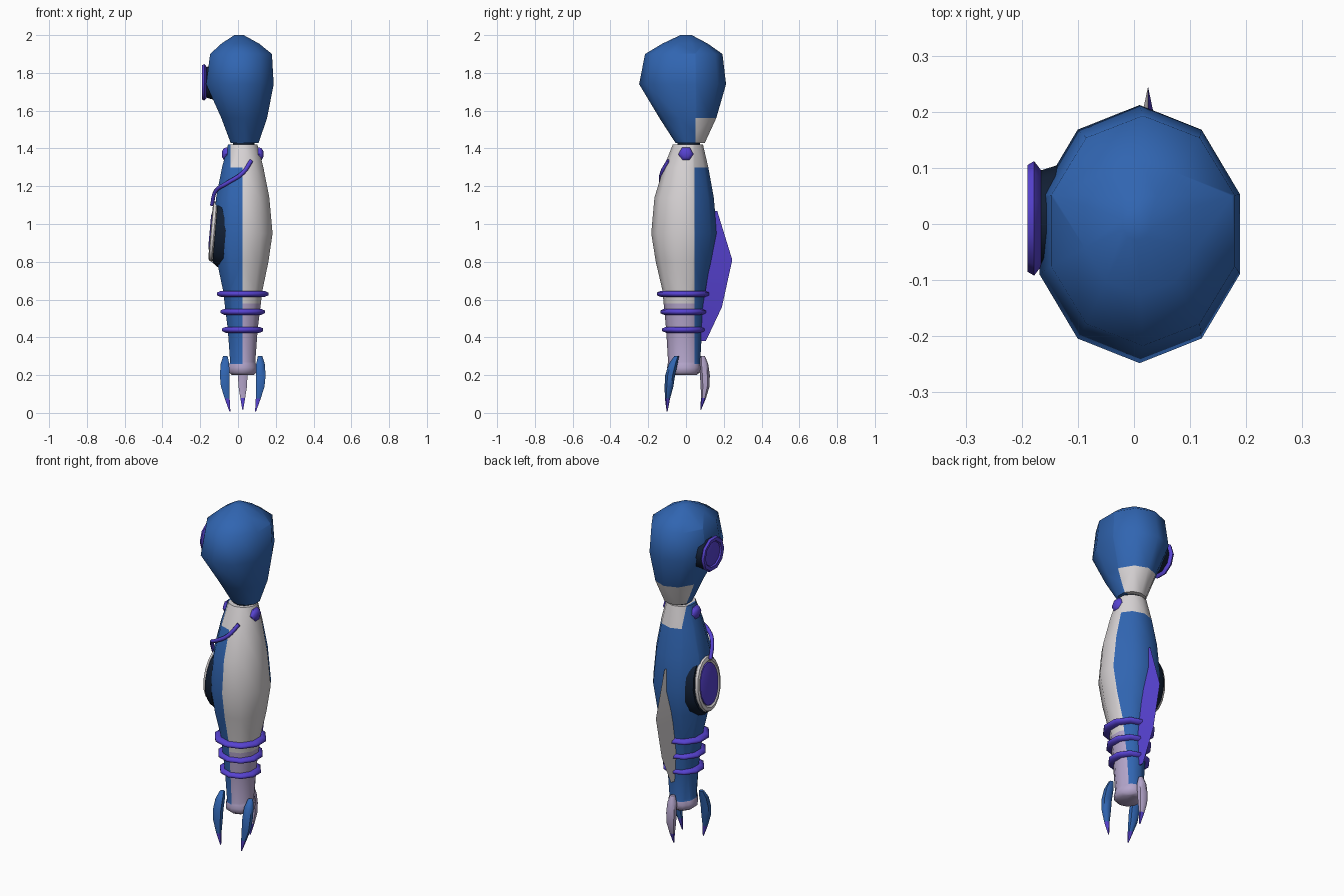
import bpy, bmesh, math
from mathutils import Matrix, Vector

old = bpy.data.objects.get("Cube")
if old:
    bpy.data.objects.remove(old, do_unlink=True)


def material(name, rgb):
    m = bpy.data.materials.new(name)
    m.use_nodes = True
    m.diffuse_color = (*rgb, 1)
    m.node_tree.nodes["Principled BSDF"].inputs["Base Color"].default_value = (*rgb, 1)
    return m


BLUE = material("blue", (0.03, 0.13, 0.44))
WHITE = material("off white", (0.68, 0.65, 0.66))
LAVENDER = material("lavender", (0.46, 0.38, 0.60))
PURPLE = material("purple", (0.095, 0.055, 0.64))
DARK = material("dark navy", (0.006, 0.014, 0.035))


def finish(name, bm, mats, rule=None, matrix=None, angle=50):
    bmesh.ops.recalc_face_normals(bm, faces=bm.faces)
    if rule:
        for f in bm.faces:
            f.material_index = mats.index(rule(f.calc_center_median(), f.normal))
    mesh = bpy.data.meshes.new(name)
    if matrix:
        bm.transform(matrix)
    bm.to_mesh(mesh)
    bm.free()
    for m in mats:
        mesh.materials.append(m)
    obj = bpy.data.objects.new(name, mesh)
    bpy.context.collection.objects.link(obj)
    bpy.ops.object.select_all(action='DESELECT')
    obj.select_set(True)
    bpy.context.view_layer.objects.active = obj
    bpy.ops.object.shade_smooth_by_angle(angle=math.radians(angle))
    return obj


def loft(name, rings, mats, sides=10, cuts=(), rule=None, matrix=None, angle=50):
    """Skin a stack of ellipses given as (z, centre x, centre y, radius x, radius y)."""
    bm = bmesh.new()
    loops = []
    for z, cx, cy, rx, ry in rings:
        turns = [2 * math.pi * i / sides for i in range(sides)]
        loops.append([bm.verts.new((cx + rx * math.sin(t), cy + ry * math.cos(t), z))
                      for t in turns])
    for a, b in zip(loops, loops[1:]):
        for i in range(sides):
            j = (i + 1) % sides
            bm.faces.new((a[i], a[j], b[j], b[i]))
    bm.faces.new(loops[0])
    bm.faces.new(loops[-1])
    for axis, value in cuts:
        normal = Vector([float(axis == k) for k in range(3)])
        bmesh.ops.bisect_plane(bm, geom=bm.verts[:] + bm.edges[:] + bm.faces[:],
                               plane_co=normal * value, plane_no=normal, dist=1e-5)
    return finish(name, bm, mats, rule, matrix, angle)


# Main body with painted panels
CX = 0.025


def body_paint(c, n):
    if c.z < 0.26:
        return LAVENDER
    if c.z > 1.3:
        return WHITE if c.x > -0.04 else BLUE
    if c.x < CX or c.y > 0.045:
        return BLUE
    return WHITE if c.z > 0.58 else LAVENDER


loft("body", [
    (0.2, CX, -0.01, 0.06, 0.065), (0.215, CX, -0.01, 0.078, 0.085),
    (0.24, CX, -0.01, 0.08, 0.09), (0.27, CX, -0.01, 0.07, 0.085),
    (0.44, CX, -0.01, 0.083, 0.095), (0.65, CX, -0.01, 0.11, 0.115),
    (0.8, CX, -0.01, 0.143, 0.15), (0.95, CX, -0.01, 0.166, 0.174),
    (1.14, CX, -0.01, 0.148, 0.157), (1.3, CX, 0, 0.115, 0.118),
    (1.42, CX, 0.01, 0.082, 0.08)],
    [BLUE, WHITE, LAVENDER],
    cuts=[(0, CX), (0, -0.04), (1, 0.045), (2, 0.26), (2, 0.58), (2, 1.3)], rule=body_paint)

# Neck and head
loft("neck", [(1.40, 0.03, 0.015, 0.06, 0.06), (1.45, 0.03, 0.015, 0.06, 0.06)], [DARK])
loft("head", [
    (1.43, 0.035, 0.022, 0.078, 0.078), (1.56, 0.033, 0.01, 0.127, 0.15),
    (1.74, 0.01, -0.018, 0.188, 0.23), (1.9, 0.016, -0.012, 0.172, 0.205),
    (1.955, 0.012, -0.005, 0.105, 0.12), (2.0, 0.005, 0, 0.026, 0.03)],
    [BLUE, WHITE], cuts=[(1, 0.05), (2, 1.56)],
    rule=lambda c, n: WHITE if c.z < 1.56 and c.y > 0.05 else BLUE)


# Round parts that face sideways, local z pointing outward
def sideways(x, y, z, tilt=0, sign=-1):
    return Matrix.Translation((x, y, z)) @ Matrix.Rotation(math.radians(sign * 90 + tilt), 4, 'Y')


def disc(name, steps, mat, matrix, sides=16, ratio=1.0):
    """Stack of (outward offset, radius) steps; ratio narrows the disc front to back."""
    return loft(name, [(d, 0, 0, r, r * ratio) for d, r in steps], [mat], sides, matrix=matrix)


ear = sideways(-0.16, 0.01, 1.75)
disc("head_disc_seat", [(-0.04, 0.1), (0.008, 0.085)], DARK, ear, 10)
disc("head_disc", [(0.005, 0.085), (0.018, 0.102), (0.03, 0.095), (0.028, 0.075),
                   (0.02, 0.07), (0.026, 0.04)], PURPLE, ear, 10)

shield = sideways(-0.115, -0.015, 0.96, tilt=5)
disc("side_disc_seat", [(-0.05, 0.19), (-0.02, 0.185), (0.006, 0.165)], DARK, shield, ratio=0.73)
disc("side_disc_rim", [(0.0, 0.15), (0.012, 0.162), (0.026, 0.155), (0.03, 0.135),
                       (0.022, 0.125)], WHITE, shield, ratio=0.68)
disc("side_disc_lens", [(0.015, 0.127), (0.027, 0.122), (0.035, 0.08)], PURPLE, shield, ratio=0.68)

for name, x, sign in (("left_joint_knob", 0.1, 1), ("right_joint_knob", -0.05, -1)):
    disc(name, [(-0.02, 0.03), (0.01, 0.041), (0.025, 0.036), (0.034, 0.018)], PURPLE,
         sideways(x, 0.0, 1.37, sign=sign), 6)

# Forearm bands
for i, (z, rx, ry) in enumerate([(0.63, 0.145, 0.143), (0.535, 0.125, 0.125), (0.44, 0.116, 0.115)]):
    loft(f"band_{i + 1}", [(z + dz, CX, -0.013, rx - inset, ry - inset) for dz, inset in
                           ((-0.016, 0.022), (-0.007, 0.002), (0.007, 0.002), (0.016, 0.022))],
         [PURPLE], angle=80)


# Claws with coloured tips
def claw(name, path, mat):
    radii = (0.014, 0.026, 0.029, 0.026, 0.015, 0.003)
    loft(name, [(z, x, y, r, r * 0.9) for (x, y, z), r in zip(path, radii)], [mat, PURPLE], 6,
         rule=lambda c, n: PURPLE if c.z < 0.07 else mat, angle=60)


for name, side in (("front_left_claw", 1), ("front_right_claw", -1)):
    claw(name, [(CX + side * x, y, z) for x, y, z in (
        (0.092, -0.05, 0.3), (0.094, -0.068, 0.26), (0.096, -0.084, 0.2),
        (0.093, -0.09, 0.14), (0.082, -0.098, 0.075), (0.068, -0.1, 0.008))], BLUE)
claw("back_claw", [(CX, y, z) for y, z in (
    (0.088, 0.3), (0.094, 0.26), (0.1, 0.2), (0.101, 0.14), (0.093, 0.08), (0.078, 0.018))],
    LAVENDER)

# Back fin: a ridge with two sloping sides
bm = bmesh.new()
rows = [[bm.verts.new((x, y, z)) for x, y in ((CX - w, inner), (CX, outer), (CX + w, inner))]
        for z, inner, outer, w in ((1.07, 0.13, 0.165, 0.008), (0.81, 0.13, 0.245, 0.024),
                                   (0.56, 0.088, 0.19, 0.022), (0.38, 0.07, 0.105, 0.008))]
for a, b in zip(rows, rows[1:]):
    for i in range(3):
        j = (i + 1) % 3
        bm.faces.new((a[i], a[j], b[j], b[i]))
bm.faces.new(rows[0])
bm.faces.new(rows[-1])
finish("back_fin", bm, [PURPLE, WHITE], lambda c, n: WHITE if n.x < -0.1 else PURPLE, angle=30)

# Hose across the chest to the side disc
curve = bpy.data.curves.new("hose_path", 'CURVE')
curve.dimensions = '3D'
curve.bevel_depth = 0.011
curve.bevel_resolution = 1
curve.resolution_u = 4
curve.use_fill_caps = True
points = [(0.07, -0.092, 1.335), (0.025, -0.128, 1.27), (-0.06, -0.125, 1.215),
          (-0.118, -0.075, 1.175), (-0.138, -0.03, 1.1)]
spline = curve.splines.new('BEZIER')
spline.bezier_points.add(len(points) - 1)
for bp, co in zip(spline.bezier_points, points):
    bp.co = co
    bp.handle_left_type = bp.handle_right_type = 'AUTO'
curve.materials.append(PURPLE)
hose = bpy.data.objects.new("hose", curve)
bpy.context.collection.objects.link(hose)
